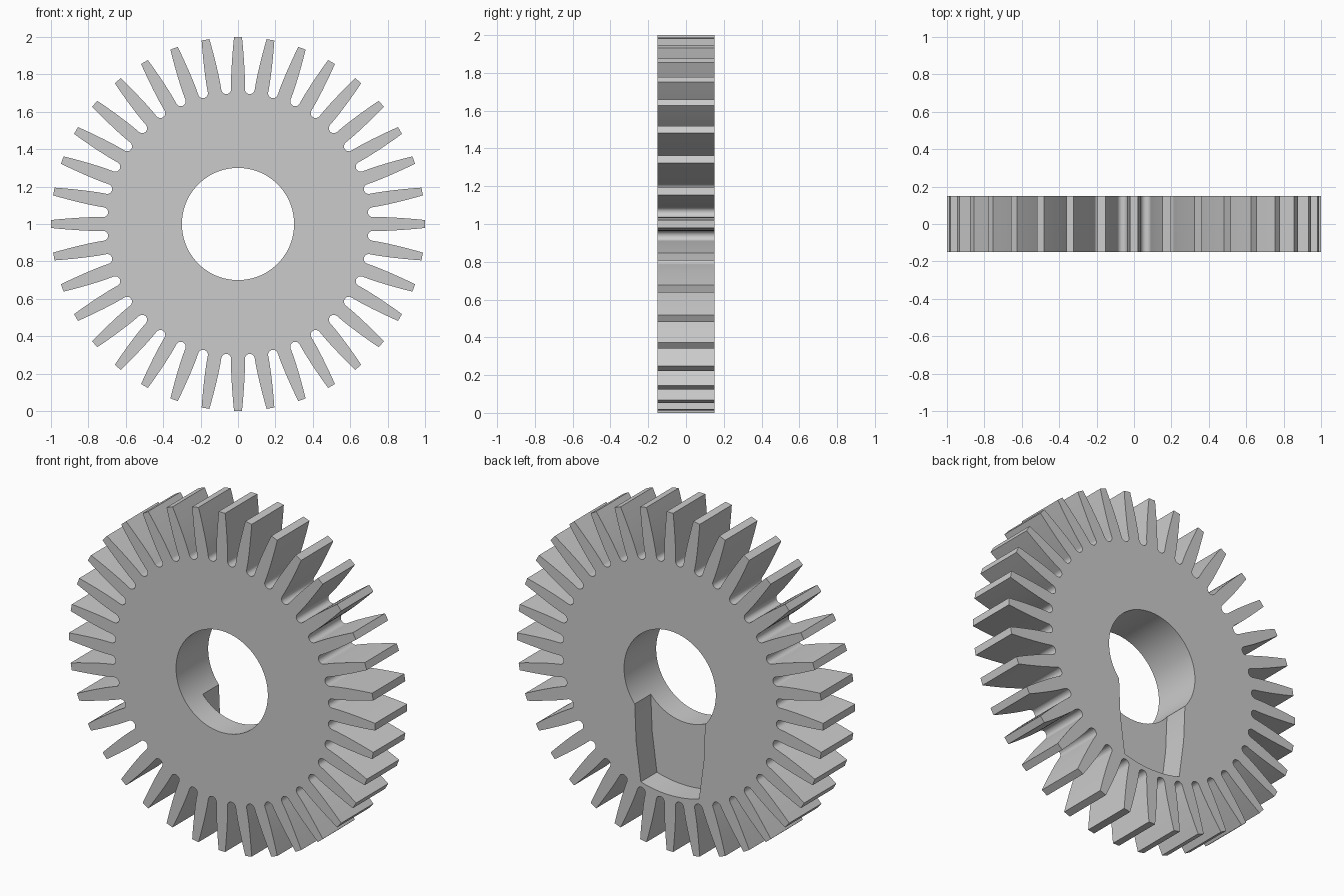
import bpy, bmesh, math

if "Cube" in bpy.data.objects:
    bpy.data.objects.remove(bpy.data.objects["Cube"])

TEETH = 36
HALF = 0.15          # half thickness
BORE = 0.30
PITCH = 2 * math.pi / TEETH

grey = bpy.data.materials.new("plain grey")
grey.use_nodes = True
colour = (0.6, 0.6, 0.6, 1)
grey.diffuse_color = colour
grey.node_tree.nodes["Principled BSDF"].inputs["Base Color"].default_value = colour


def prism(name, outline, y0, y1):
    """Extrude an (x, z) outline, centred on the axle, from y0 to y1."""
    bm = bmesh.new()
    face = bm.faces.new([bm.verts.new((x, y0, z + 1)) for x, z in outline])
    side = bmesh.ops.extrude_face_region(bm, geom=[face])["geom"]
    moved = [v for v in side if isinstance(v, bmesh.types.BMVert)]
    bmesh.ops.translate(bm, verts=moved, vec=(0, y1 - y0, 0))
    bmesh.ops.recalc_face_normals(bm, faces=bm.faces)
    mesh = bpy.data.meshes.new(name)
    bm.to_mesh(mesh)
    bm.free()
    mesh.materials.append(grey)
    obj = bpy.data.objects.new(name, mesh)
    bpy.context.collection.objects.link(obj)
    return obj


def arc(radius, start, end, steps):
    """Points on a circle, angles in radians measured from straight up."""
    angles = [start + (end - start) * i / steps for i in range(steps + 1)]
    return [(radius * math.sin(a), radius * math.cos(a)) for a in angles]


def turn(point, a):
    x, z = point
    return (x * math.cos(a) + z * math.sin(a), z * math.cos(a) - x * math.sin(a))


# Tooth flank as (half width, radius), then the rounded gap bottom
flank = [(0.021, 1.0), (0.026, 0.95), (0.030, 0.90), (0.0335, 0.85),
         (0.036, 0.80), (0.037, 0.76)]
gap_radius, gap_centre = 0.0265, 0.724
gap = [turn((-gap_radius * math.cos(t), gap_centre - gap_radius * math.sin(t)), PITCH / 2)
       for t in [math.pi * i / 12 for i in range(13)]]
right_flank = flank
left_flank = [turn((-w, r), PITCH) for w, r in reversed(flank)]
one_tooth = right_flank + gap + left_flank
outline = [turn(p, k * PITCH) for k in range(TEETH) for p in one_tooth]
gear = prism("gear_wheel", outline, -HALF, HALF)

# Round bore and the tapered pocket below it in the back face
bore = prism("bore_cutter", arc(BORE, 0, 2 * math.pi, 96)[:-1], -1, 1)
tip = math.asin(0.19 / 0.67)
pocket_side = [(0.221, -0.41), (0.23, -0.193), (0.2, -0.1)]
pocket_outline = (arc(0.67, math.pi + tip, math.pi - tip, 12) + pocket_side
                  + [(-x, z) for x, z in reversed(pocket_side)])
pocket = prism("pocket_cutter", pocket_outline, 0, 1)

bpy.ops.object.select_all(action="DESELECT")
bpy.context.view_layer.objects.active = gear
gear.select_set(True)
for cutter in (bore, pocket):
    cut = gear.modifiers.new(cutter.name, "BOOLEAN")
    cut.operation = "DIFFERENCE"
    cut.solver = "EXACT"
    cut.object = cutter
    bpy.ops.object.modifier_apply(modifier=cut.name)
    bpy.data.objects.remove(cutter)

bpy.ops.object.shade_smooth_by_angle(angle=math.radians(30))
